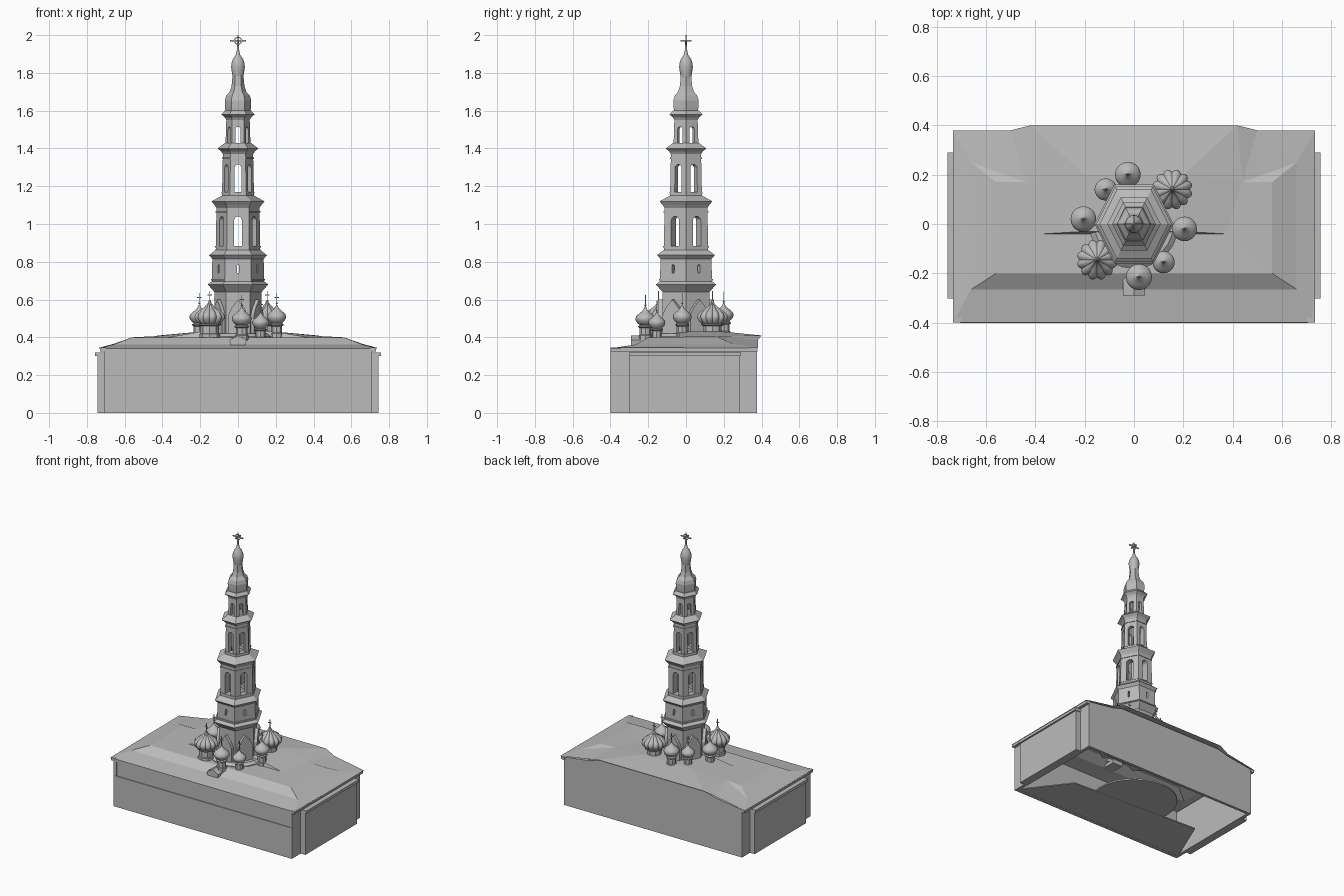
import bpy, bmesh
from math import sin, cos, pi, radians

if "Cube" in bpy.data.objects:
    bpy.data.objects.remove(bpy.data.objects["Cube"])

stone = bpy.data.materials.new("grey stone")
stone.use_nodes = True
GREY = (0.5, 0.5, 0.5, 1)
stone.diffuse_color = GREY
stone.node_tree.nodes["Principled BSDF"].inputs["Base Color"].default_value = GREY

STRETCH = 1.15  # the tower plan is a little deeper than a regular hexagon


def finish(name, bm, smooth=False, fix=True):
    if fix:
        bmesh.ops.recalc_face_normals(bm, faces=bm.faces)
    mesh = bpy.data.meshes.new(name)
    bm.to_mesh(mesh)
    bm.free()
    mesh.materials.append(stone)
    ob = bpy.data.objects.new(name, mesh)
    bpy.context.collection.objects.link(ob)
    if smooth:
        bpy.ops.object.select_all(action='DESELECT')
        ob.select_set(True)
        bpy.context.view_layer.objects.active = ob
        bpy.ops.object.shade_smooth_by_angle(angle=radians(40))
    return ob


def add_box(bm, lo, hi):
    v = [bm.verts.new((x, y, z)) for x in (lo[0], hi[0])
         for y in (lo[1], hi[1]) for z in (lo[2], hi[2])]
    for f in ((0, 1, 3, 2), (4, 6, 7, 5), (0, 4, 5, 1), (2, 3, 7, 6), (0, 2, 6, 4), (1, 5, 7, 3)):
        bm.faces.new([v[i] for i in f])


def box(name, lo, hi):
    bm = bmesh.new()
    add_box(bm, lo, hi)
    return finish(name, bm)


def add_prism(bm, near, far):
    a = [bm.verts.new(p) for p in near]
    b = [bm.verts.new(p) for p in far]
    bm.faces.new(a)
    bm.faces.new(b[::-1])
    for i in range(len(a)):
        j = (i + 1) % len(a)
        bm.faces.new((a[i], b[i], b[j], a[j]))


def add_lathe(bm, profile, sides, at=(0, 0, 0), sy=1, ring=False, flutes=0):
    loops = []
    for r, z in profile:
        loop = []
        for i in range(sides):
            a = 2 * pi * i / sides
            k = r * (0.86 + 0.14 * abs(sin(a * flutes / 2))) if flutes else r
            loop.append(bm.verts.new((at[0] + k * cos(a), at[1] + sy * k * sin(a), at[2] + z)))
        loops.append(loop)
    pairs = list(zip(loops, loops[1:]))
    if ring:
        pairs.append((loops[-1], loops[0]))
    else:
        bm.faces.new(loops[0][::-1])
        bm.faces.new(loops[-1])
    for lo, hi in pairs:
        for i in range(sides):
            j = (i + 1) % sides
            bm.faces.new((lo[i], lo[j], hi[j], hi[i]))


def lathe(name, profile, sides, smooth=False, **kw):
    bm = bmesh.new()
    add_lathe(bm, profile, sides, **kw)
    return finish(name, bm, smooth)


def arch(w, z0, z1):
    pts = [(-w, z0), (w, z0)]
    return pts + [(w * cos(pi * i / 8), z1 - w + w * sin(pi * i / 8)) for i in range(9)]


def radial(pts, angle, d, sy=STRETCH):
    c, s = cos(angle), sin(angle)
    return [(d * c - u * s, sy * (d * s + u * c), z) for u, z in pts]


# Hollow hall, mostly open underneath
box("front_wall_lower", (-.705, -.4, 0), (.705, -.375, .214))
box("front_moulding", (-.705, -.402, .214), (.705, -.375, .222))
box("front_wall_upper", (-.705, -.396, .222), (.705, -.375, .335))
box("front_cornice", (-.73, -.4, .325), (.73, -.375, .342))
for side, s in (("left", 1), ("right", -1)):
    def end(name, x0, x1, y0, y1, z0, z1):
        box(f"{side}_{name}", (min(s * x0, s * x1), y0, z0), (max(s * x0, s * x1), y1, z1))
    end("wall", .685, .708, -.4, .375, 0, .335)
    end("end_bay", .7, .745, -.3, .285, 0, .3)
    end("end_bay_cornice", .7, .757, -.303, .29, .3, .32)
    end("eave_cornice", .7, .73, -.4, .378, .325, .345)
outline = [(-.708, 0), (.708, 0), (.708, .343), (.5, .372), (.42, .395), (-.42, .395), (-.5, .372), (-.708, .343)]
bm = bmesh.new()
add_prism(bm, [(x, .355, z) for x, z in outline], [(x, .375, z) for x, z in outline])
finish("back_wall", bm)

# Ground slab under the front half and the round tower footing
slab = [(.71, -.4), (.46, -.07), (-.55, -.02), (-.71, -.4)]
bm = bmesh.new()
add_prism(bm, [(x, y, .001) for x, y in slab], [(x, y, .008) for x, y in slab])
finish("ground_slab", bm)
lathe("tower_footing", [(.29, .002), (.29, .012)], 28)

# Hipped roof with raised rear part: one half, mirrored
P = dict(e0=(0, -.4, .342), e1=(.735, -.4, .342), e2=(.735, .38, .345), e3=(.5, .38, .385),
         e4=(.42, .4, .41), e5=(0, .4, .41), m0=(0, -.265, .362), m1=(.66, -.265, .362),
         m2=(.66, .25, .365), p0=(0, -.2, .4), p1=(.56, -.2, .4), p2=(.56, .17, .4), q=(.44, .17, .406),
         k0=(0, -.04, .4), k1=(.37, -.04, .4), c0=(0, -.03, .43), c1=(.2, -.03, .43),
         c2=(.2, .2, .43), c3=(0, .2, .43))
bm = bmesh.new()
V = {n: bm.verts.new(p) for n, p in P.items()}
for f in ("e0 e1 m1 m0", "e1 e2 m2 m1", "m0 m1 p1 p0", "m1 m2 p2 p1", "p0 p1 k1 k0",
          "k0 k1 c1 c0", "p1 p2 q k1", "k1 q c2 c1", "c0 c1 c2 c3", "c3 c2 e4 e5",
          "c2 q e4", "q e3 e4", "q m2 e3", "p2 m2 q", "m2 e2 e3"):
    bm.faces.new([V[n] for n in f.split()])
roof = finish("roof", bm, fix=False)
mirror = roof.modifiers.new("mirror", 'MIRROR')
mirror.merge_threshold = .001

# Tower storeys: hexagonal tubes pierced by arched openings
STOREYS = [
    ("tower_foot", [(.125, .39), (.125, .64), (.138, .655), (.16, .68), (.14, .695)], None),
    ("tower_plinth", [(.138, .68), (.136, .815), (.153, .835), (.119, .862)], (.006, .74, .785)),
    ("lower_bell_stage", [(.118, .855), (.114, 1.085), (.124, 1.1), (.14, 1.12), (.086, 1.15)], (.021, .88, 1.04)),
    ("middle_bell_stage", [(.085, 1.145), (.08, 1.37), (.09, 1.385), (.108, 1.4), (.068, 1.43)], (.018, 1.17, 1.315)),
    ("upper_bell_stage", [(.066, 1.425), (.062, 1.55), (.07, 1.565), (.088, 1.58), (.07, 1.6)], (.013, 1.43, 1.515)),
]
for name, prof, window in STOREYS:
    inner = min(r for r, z in prof) - .02
    tube = prof + [(inner, prof[-1][1]), (inner, prof[0][1])]
    ob = lathe(name, tube, 6, sy=STRETCH, ring=True)
    if not window:
        continue
    bm = bmesh.new()
    for i in range(6):
        a = radians(30 + 60 * i)
        add_prism(bm, radial(arch(*window), a, inner * .72), radial(arch(*window), a, .2))
    cutter = finish("window_cutter", bm)
    cut = ob.modifiers.new("windows", 'BOOLEAN')
    cut.object = cutter
    cut.solver = 'EXACT'
    dg = bpy.context.evaluated_depsgraph_get()
    ob.data = bpy.data.meshes.new_from_object(ob.evaluated_get(dg))
    ob.modifiers.clear()
    bpy.data.objects.remove(cutter)

# Thin sills and string courses around the storeys
for z, r in ((.7, .143), (.875, .121), (1.06, .119), (1.162, .088), (1.345, .085)):
    lathe("string_course", [(r, z), (r, z + .008), (r - .025, z + .008), (r - .025, z)], 6, sy=STRETCH, ring=True)

# Tower dome, lantern bulb and spire
lathe("tower_dome", [(.066, 1.59), (.069, 1.62), (.07, 1.655), (.062, 1.68), (.044, 1.7),
                     (.034, 1.73), (.029, 1.785)], 6, sy=1.1)
lathe("lantern_bulb", [(.026, 1.77), (.032, 1.8), (.036, 1.83), (.035, 1.85), (.026, 1.875),
                       (.012, 1.895), (.006, 1.92), (.003, 2)], 20, True)
bm = bmesh.new()
add_box(bm, (-.042, -.003, 1.966), (.042, .003, 1.973))
add_box(bm, (-.003, -.03, 1.966), (.003, .03, 1.973))
finish("spire_cross", bm)
bm = bmesh.new()
for i in range(16):
    a, b = 2 * pi * i / 16, 2 * pi * (i + 1) / 16
    quad = [(r * cos(t), 1.97 + r * sin(t)) for r, t in ((.016, a), (.021, a), (.021, b), (.016, b))]
    add_prism(bm, [(x, -.003, z) for x, z in quad], [(x, .003, z) for x, z in quad])
finish("spire_ring", bm)

# Round platform under the tower and gables around its foot
lathe("tower_platform", [(.18, .39), (.18, .405), (.16, .42)], 24)
bm = bmesh.new()
gable = [(-.05, .4), (.05, .4), (.05, .52), (.035, .555), (0, .6), (-.035, .555), (-.05, .52)]
for i in range(6):
    a = radians(30 + 60 * i)
    add_prism(bm, radial(gable, a, .09), radial(gable, a, .128))
finish("foot_gables", bm)


# Small onion cupolas on drums
def cupola(name, x, y, base, r, height, fluted=False):
    h = height
    bulb = [(.55, .36), (.8, .42), (.97, .5), (1, .56), (.9, .63), (.62, .7), (.33, .77), (.14, .84), (.07, .9)]
    if fluted:
        bulb = [(a, b * 1.2 - .14) for a, b in bulb]
    lathe(name + "_bulb", [(r * a, h * b) for a, b in bulb], 48 if fluted else 20, True,
          at=(x, y, base), flutes=12 if fluted else 0)
    drum = [(.66, -.1), (.66, .06), (.58, .08), (.58, .27), (.72, .3), (.72, .33), (.5, .37)]
    lathe(name + "_drum", [(r * a, h * b) for a, b in drum], 8, at=(x, y, base))
    bm = bmesh.new()
    top = base + h * .88
    add_box(bm, (x - .002, y - .002, top), (x + .002, y + .002, top + .065))
    add_box(bm, (x - .012, y - .002, top + .04), (x + .012, y + .002, top + .045))
    add_lathe(bm, [(.002, -.006), (.006, 0), (.002, .006)], 8, at=(x, y, top + .012))
    finish(name + "_cross", bm)


cupola("back_cupola", -.025, .2, .42, .052, .18)
cupola("left_cupola", .205, -.02, .41, .05, .18)
cupola("front_cupola", .02, -.215, .4, .053, .18)
cupola("right_cupola", -.205, .02, .41, .052, .18)
cupola("front_left_cupola", .12, -.155, .39, .045, .16)
cupola("back_right_cupola", -.115, .14, .42, .045, .16)
cupola("back_left_fluted_cupola", .155, .14, .405, .083, .2, True)
cupola("front_right_fluted_cupola", -.15, -.145, .405, .083, .2, True)

# Gabled porch at the front
porch = [(-.04, .36), (.04, .36), (.045, .385), (0, .41), (-.045, .385)]
bm = bmesh.new()
add_prism(bm, [(x, -.29, z) for x, z in porch], [(x, -.17, z) for x, z in porch])
finish("porch", bm)
